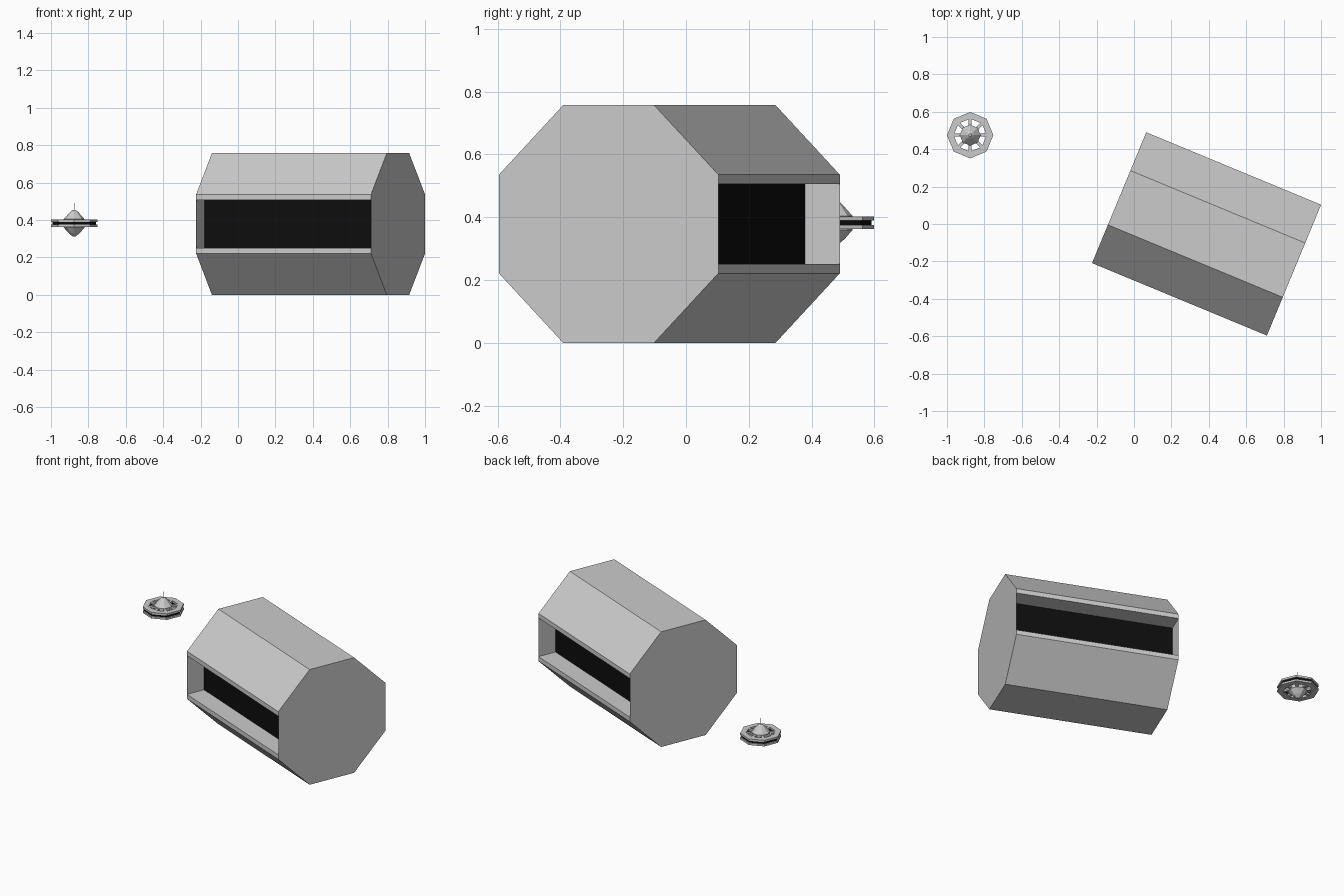
import bpy, bmesh, math
from mathutils import Matrix, Vector

if "Cube" in bpy.data.objects:
    bpy.data.objects.remove(bpy.data.objects["Cube"])


def finish(bm, name, mats=(), loc=(0, 0, 0), rot=0.0):
    mesh = bpy.data.meshes.new(name)
    bm.normal_update()
    bm.to_mesh(mesh)
    bm.free()
    for m in mats:
        mesh.materials.append(m)
    ob = bpy.data.objects.new(name, mesh)
    ob.location = loc
    ob.rotation_euler.z = rot
    bpy.context.collection.objects.link(ob)
    return ob


def lathe(name, profile, n=8, mats=(), loc=(0, 0, 0), closed=False):
    """Revolve (radius, z) points into n flat sides."""
    bm = bmesh.new()
    rings = [[bm.verts.new((r * math.cos(i * math.tau / n), r * math.sin(i * math.tau / n), z))
              for i in range(n)] for r, z in profile]
    pairs = list(zip(rings, rings[1:]))
    if closed:
        pairs.append((rings[-1], rings[0]))
    else:
        bm.faces.new(rings[0])
        bm.faces.new(rings[-1])
    for a, b in pairs:
        for i in range(n):
            j = (i + 1) % n
            bm.faces.new((a[i], a[j], b[j], b[i]))
    bmesh.ops.recalc_face_normals(bm, faces=bm.faces)
    return finish(bm, name, mats, loc)


grey = bpy.data.materials.new("hull_grey")
grey.diffuse_color = (0.8, 0.8, 0.8, 1)
grey.use_nodes = True
grey.node_tree.nodes["Principled BSDF"].inputs["Base Color"].default_value = grey.diffuse_color
black = bpy.data.materials.new("dark_panel")
black.diffuse_color = (0.004, 0.004, 0.004, 1)
black.use_nodes = True
black.node_tree.nodes["Principled BSDF"].inputs["Base Color"].default_value = black.diffuse_color

# Station hull: octagonal prism with a full-length recess on each long side
A, B, S, D, L = 0.3785, 0.157, 0.127, 0.12, 0.506
half = [(B, -A), (A, -B), (A, -S), (A - D, -S), (A - D, S), (A, S), (A, B), (B, A)]
section = half + [(-y, -z) for y, z in half]
bm = bmesh.new()
ends = [[bm.verts.new((x, y, z)) for y, z in section] for x in (-L, L)]
for i in range(len(section)):
    j = (i + 1) % len(section)
    f = bm.faces.new((ends[1][i], ends[1][j], ends[0][j], ends[0][i]))
    f.normal_update()
    y, z = section[i]
    y2, z2 = section[j]
    want = Vector((0, z2 - z, y - y2))
    if f.normal.dot(want) < 0:
        f.normal_flip()
    if abs(y) < A - D + 0.001 and abs(y - y2) < 0.001 and abs(z) < B - 0.01:
        f.material_index = 1
finish(bm, "station_hull", (grey, black), (0.388, -0.053, A), math.radians(-22.5))

# End plates closing the hull and the recesses
bm = bmesh.new()
outline = [(B, -A), (A, -B), (A, B), (B, A), (-B, A), (-A, B), (-A, -B), (-B, -A)]
for x in (-L, L):
    pts = outline if x > 0 else outline[::-1]
    bm.faces.new([bm.verts.new((x, y, z)) for y, z in pts])
finish(bm, "station_end_plates", (grey,), (0.388, -0.053, A), math.radians(-22.5))

# Small satellite ring: two octagonal rims around a dark band
C = (-0.876, 0.475, 0.382)
for name, z0, z1 in (("upper_rim", 0.007, 0.02), ("lower_rim", -0.02, -0.007)):
    lathe(name, [(0.088, z0), (0.124, z0), (0.124, z1), (0.088, z1)], 8, (grey,), C, True)
lathe("window_band", [(0.094, -0.007), (0.116, -0.007), (0.116, 0.007), (0.094, 0.007)],
      8, (black,), C, True)

# Hub with tapered top and bottom
lathe("hub", [(0.008, -0.07), (0.03, -0.052), (0.056, -0.022), (0.056, 0.022),
              (0.022, 0.06), (0.008, 0.072)], 8, (grey,), C)
lathe("antenna", [(0.002, 0.07), (0.0015, 0.11)], 6, (grey,), C)

# Eight pairs of spokes joining hub to rims
bm = bmesh.new()
for k in range(8):
    for z in (-0.013, 0.013):
        m = (Matrix.Rotation(k * math.tau / 8, 4, 'Z') @ Matrix.Translation((0.072, 0, z))
             @ Matrix.Diagonal((0.05, 0.017, 0.012, 1)))
        bmesh.ops.create_cube(bm, size=1, matrix=m)
finish(bm, "spokes", (grey,), C)
